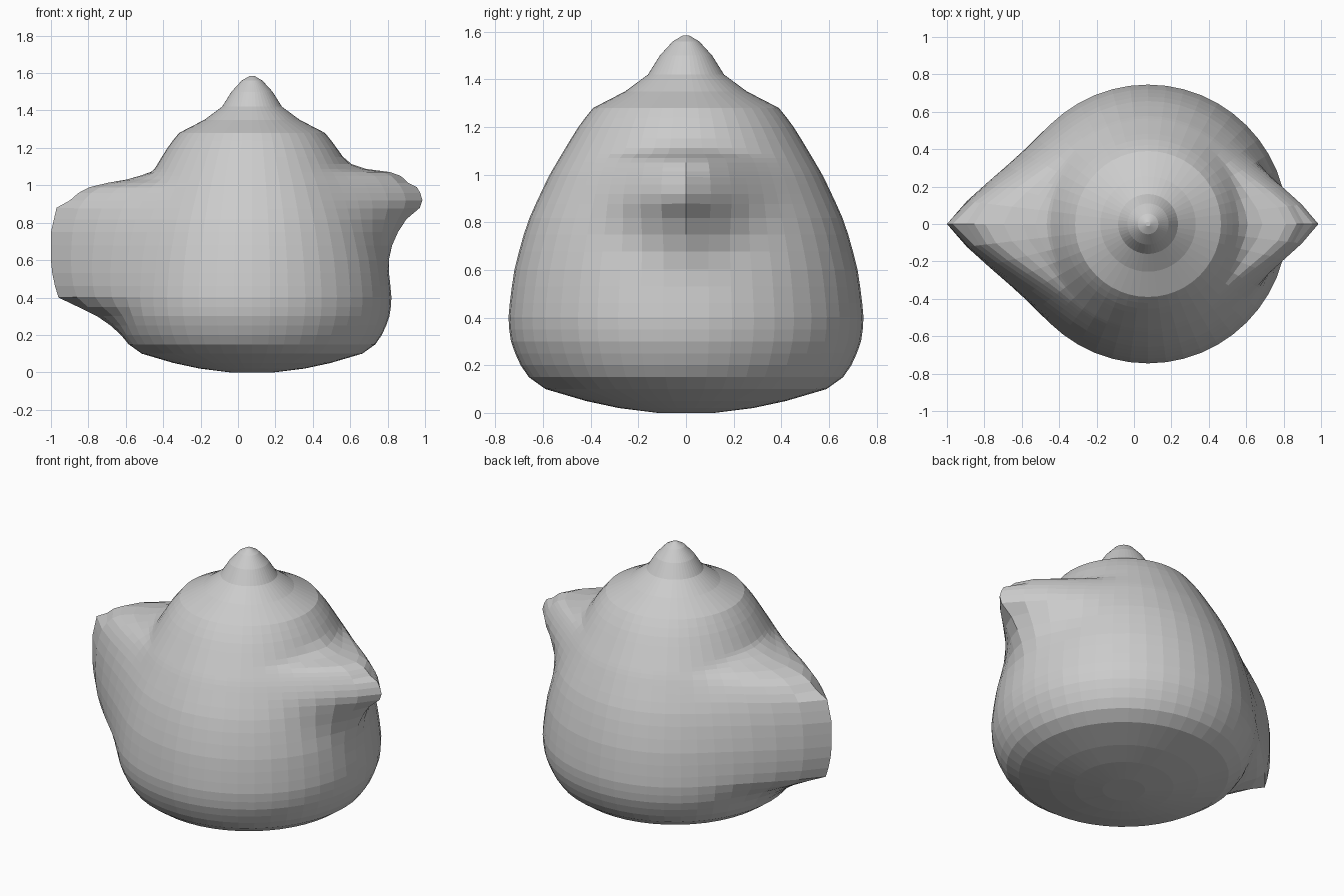
import bpy, bmesh
from math import sin, cos, pi, sqrt, exp

if "Cube" in bpy.data.objects:
    bpy.data.objects.remove(bpy.data.objects["Cube"])

CX, SEG = 0.075, 48

# Profiles as (height, value): body radius, left tip x, right tip x
BODY = [(0, .12), (.02, .28), (.05, .42), (.1, .59), (.15, .66), (.2, .70), (.3, .74),
        (.4, .75), (.6, .725), (.8, .67), (1, .575), (1.2, .455), (1.28, .39),
        (1.35, .255), (1.42, .16), (1.5, .11), (1.56, .055), (1.585, .012)]
LEFT = [(.2, -.62), (.3, -.76), (.35, -.89), (.4, -.96), (.5, -.99), (.6, -1), (.75, -1),
        (.88, -.97), (.95, -.91), (.99, -.84), (1.015, -.72), (1.03, -.6), (1.07, -.48)]
RIGHT = [(.58, .80), (.7, .84), (.75, .87), (.82, .92), (.9, .99), (.95, .98),
         (1, .95), (1.05, .90), (1.072, .86), (1.085, .68), (1.11, .61)]
LEVELS = [0, .02, .05, .1, .15, .2, .25, .3, .35, .4, .46, .53, .6, .68, .75, .82, .88, .92,
          .96, .99, 1.015, 1.03, 1.05, 1.072, 1.085, 1.11, 1.15, 1.2, 1.24, 1.28,
          1.315, 1.35, 1.385, 1.42, 1.46, 1.5, 1.53, 1.56, 1.585]


def lerp(table, z):
    for (a, u), (b, v) in zip(table, table[1:]):
        if a <= z <= b:
            return u + (v - u) * (z - a) / (b - a)
    return None


def spread(table, z):
    """Angular width of a bulge: wide mid-height, narrow at its ends."""
    lo, hi = table[0][0], table[-1][0]
    k = (2 * z - lo - hi) / (hi - lo)
    return .32 + .75 * sqrt(max(0, 1 - k * k))


def hull_radius(R, reach, a, tip=.09):
    """Ray length inside a circle tapered out to a small rounded tip."""
    best = R
    for i in range(25):
        t = i / 24
        d, r = t * (reach - tip), R + (tip - R) * t
        h = r * r - (d * sin(a)) ** 2
        if h >= 0:
            best = max(best, d * cos(a) + sqrt(h))
    return best


def radius(z, a):
    R = lerp(BODY, z)
    side, table, ang = (1, RIGHT, a) if cos(a) > 0 else (-1, LEFT, a - pi)
    ang = (ang + pi) % (2 * pi) - pi
    x = lerp(table, z)
    if x is None or side * (x - CX) <= R:
        return R
    return R + (hull_radius(R, side * (x - CX), ang) - R) * exp(-(ang / spread(table, z)) ** 4)


# Rounded body with side bulges and top knob, lofted from rings
bm = bmesh.new()
rings = []
for z in LEVELS:
    ring = []
    for i in range(SEG):
        a = 2 * pi * i / SEG
        r = radius(z, a)
        ring.append(bm.verts.new((CX + r * cos(a), r * sin(a), z)))
    rings.append(ring)
for lo, hi in zip(rings, rings[1:]):
    for i in range(SEG):
        j = (i + 1) % SEG
        bm.faces.new((lo[i], lo[j], hi[j], hi[i]))
bm.faces.new(rings[0][::-1])
bm.faces.new(rings[-1])

# Soften the ledges where bulges meet the body
soft = [v for ring in rings[5:28] for v in ring if abs(v.co.x) < .95]
for _ in range(2):
    bmesh.ops.smooth_vert(bm, verts=soft, factor=.4, use_axis_x=True, use_axis_y=True, use_axis_z=True)
bmesh.ops.recalc_face_normals(bm, faces=bm.faces)
mesh = bpy.data.meshes.new("rounded_body")
bm.to_mesh(mesh)
bm.free()
bpy.context.collection.objects.link(bpy.data.objects.new("rounded_body", mesh))
